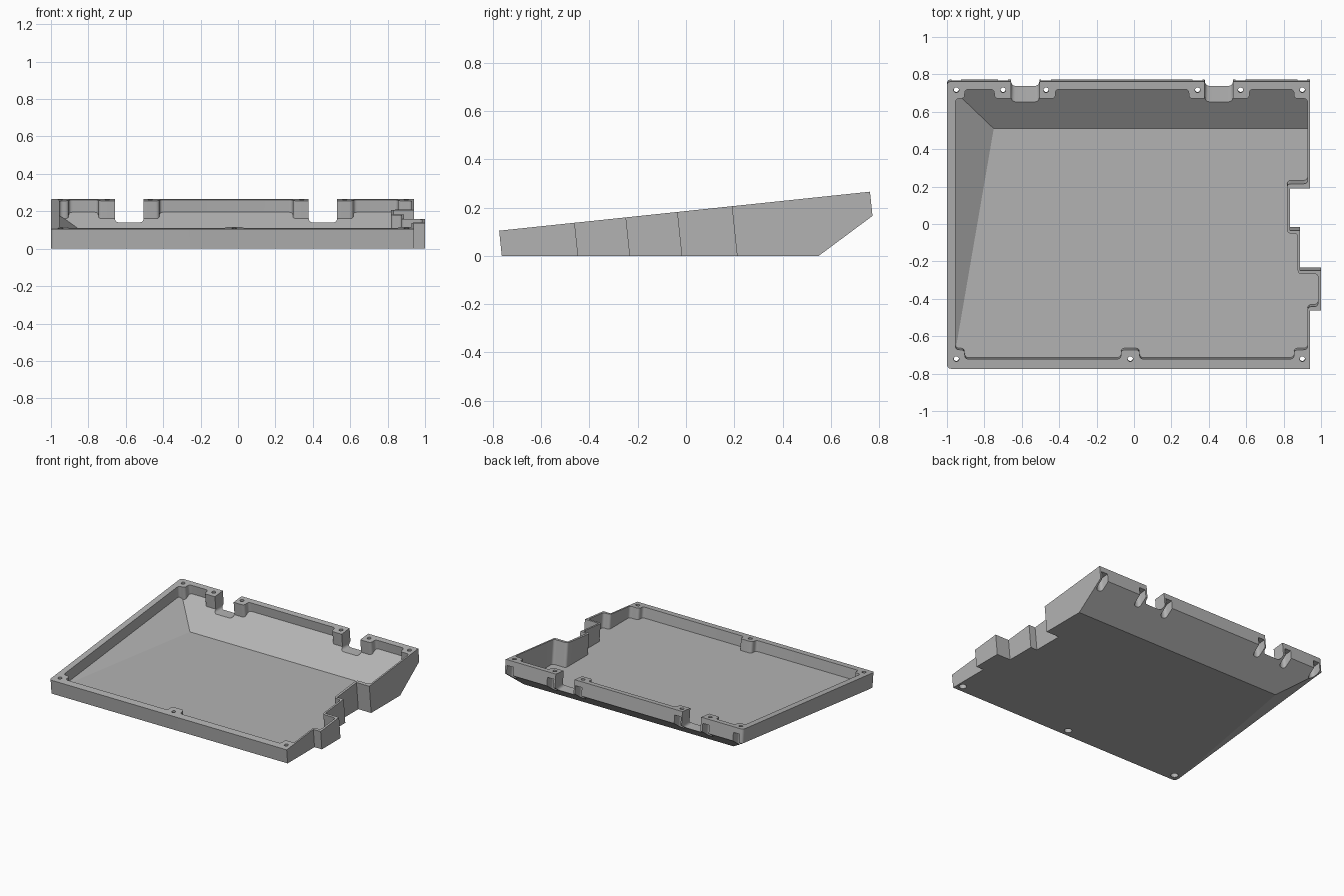
import bpy, bmesh, math
from mathutils import Matrix, Vector

cube = bpy.data.objects.get("Cube")
if cube:
    bpy.data.objects.remove(cube, do_unlink=True)

# Frame of the tilted rim: walls and screws stand square to it
TILT = Matrix.Translation((0, -0.006, 0.185)) @ Matrix.Rotation(math.radians(6), 4, 'X')

grey = bpy.data.materials.new("plain_grey")
grey.use_nodes = True
grey.diffuse_color = (0.45, 0.45, 0.45, 1)
grey.node_tree.nodes["Principled BSDF"].inputs["Base Color"].default_value = grey.diffuse_color


def rounded(points, r, steps=5, keep=lambda p: True):
    """Round the corners of a closed outline."""
    out = []
    pts = [Vector(p) for p in points]
    for i, p in enumerate(pts):
        if not keep(p):
            out.append(p)
            continue
        a = p + (pts[i - 1] - p).normalized() * r
        b = p + (pts[(i + 1) % len(pts)] - p).normalized() * r
        for k in range(steps + 1):
            t = k / steps
            out.append(a * (1 - t) ** 2 + p * 2 * t * (1 - t) + b * t ** 2)
    return out


def circle(x, y, r, n=20):
    return [(x + r * math.cos(math.tau * i / n), y + r * math.sin(math.tau * i / n))
            for i in range(n)]


def prism(name, outline, low, high, matrix=TILT, planes=()):
    """Extrude an outline, then trim it by planes, each given by three points."""
    bm = bmesh.new()
    face = bm.faces.new([bm.verts.new((p[0], p[1], low)) for p in outline])
    top = bmesh.ops.extrude_face_region(bm, geom=[face])["geom"]
    bmesh.ops.translate(bm, verts=[v for v in top if isinstance(v, bmesh.types.BMVert)],
                        vec=(0, 0, high - low))
    bm.transform(matrix)
    for p in planes:
        a, b, c = map(Vector, p)
        normal = (b - a).cross(c - a).normalized()
        if normal.z > 0:
            normal.negate()
        cut = bmesh.ops.bisect_plane(bm, geom=bm.verts[:] + bm.edges[:] + bm.faces[:],
                                     plane_co=a, plane_no=normal, clear_outer=True)
        edges = [e for e in cut["geom_cut"] if isinstance(e, bmesh.types.BMEdge)]
        bmesh.ops.holes_fill(bm, edges=edges, sides=0)
    bmesh.ops.recalc_face_normals(bm, faces=bm.faces[:])
    mesh = bpy.data.meshes.new(name)
    bm.to_mesh(mesh)
    bm.free()
    mesh.materials.append(grey)
    obj = bpy.data.objects.new(name, mesh)
    bpy.context.collection.objects.link(obj)
    return obj


def carve(body, cutter):
    cutter.hide_render = True
    mod = body.modifiers.new("carve", 'BOOLEAN')
    mod.operation = 'DIFFERENCE'
    mod.solver = 'EXACT'
    mod.object = cutter
    bpy.context.view_layer.objects.active = body
    bpy.ops.object.modifier_apply(modifier=mod.name)
    bpy.data.objects.remove(cutter, do_unlink=True)


def shell_planes(floor, back, back_top, left, left_top):
    """Flat floor, sloping back and sloping left side."""
    hinge = (left[0], back, floor)
    return [((0, 0, floor), (1, 0, floor), (0, 1, floor)),
            ((0, back, floor), (1, back, floor), (0, *back_top)),
            (hinge, (left[1], left[2], floor), left_top)]


# Outer body with the stepped side
outer = [(-1, -0.7725), (0.94, -0.7725), (0.94, -0.46), (1, -0.46), (1, -0.244),
         (0.888, -0.244), (0.888, -0.029), (0.835, -0.029), (0.835, 0.197),
         (0.94, 0.197), (0.94, 0.7725), (-1, 0.7725)]
tray = prism("tray", rounded(outer, 0.025, keep=lambda p: p.x < -0.9), -0.5, 0,
             planes=shell_planes(0, 0.55, (0.772, 0.165),
                                 (-0.775, -1, -0.72), (-1, 0.77, 0.165)))

# Cavity, leaving screw bosses standing along the wall
inner = [(-0.955, -0.67), (-0.905, -0.67), (-0.905, -0.72),
         (-0.07, -0.72), (-0.07, -0.67), (0.03, -0.67), (0.03, -0.72),
         (0.855, -0.72), (0.855, -0.67), (0.928, -0.67),
         (0.928, -0.438), (0.984, -0.438), (0.984, -0.262), (0.875, -0.262),
         (0.875, -0.045), (0.818, -0.045), (0.818, 0.222), (0.928, 0.222),
         (0.928, 0.68), (0.855, 0.68), (0.855, 0.73),
         (0.617, 0.73), (0.617, 0.68), (0.293, 0.68), (0.293, 0.73),
         (-0.42, 0.73), (-0.42, 0.68), (-0.747, 0.68), (-0.747, 0.73),
         (-0.905, 0.73), (-0.905, 0.68), (-0.955, 0.68)]
carve(tray, prism("cavity", rounded(inner, 0.022), -0.5, 0.1,
                  planes=shell_planes(0.033, 0.51, (0.72, 0.19),
                                      (-0.75, -0.95, -0.65), (-0.95, 0.70, 0.176))))

# Openings in the back wall, with rounded lower corners
upright = Matrix.Translation((0, 0.9, 0)) @ Matrix.Rotation(math.pi / 2, 4, 'X')
for x0, x1 in ((-0.658, -0.505), (0.378, 0.53)):
    box = [(x0, 0.14), (x1, 0.14), (x1, 0.5), (x0, 0.5)]
    carve(tray, prism("opening", rounded(box, 0.025), 0, 0.3, upright))

# Screw holes: open slots behind the back ones, round recesses below the front ones
for x in (-0.95, -0.70, -0.47, 0.34, 0.57, 0.90):
    slot = [(x - 0.026, 0.698), (x + 0.026, 0.698), (x + 0.026, 0.9), (x - 0.026, 0.9)]
    carve(tray, prism("slot", rounded(slot, 0.025), -0.5, -0.04))
    carve(tray, prism("hole", circle(x, 0.726, 0.014), -0.3, 0.1))
for x in (-0.95, -0.02, 0.90):
    carve(tray, prism("recess", circle(x, -0.72, 0.026), -0.5, -0.04))
    carve(tray, prism("hole", circle(x, -0.72, 0.014), -0.3, 0.1))

bpy.ops.object.select_all(action='DESELECT')
tray.select_set(True)
bpy.context.view_layer.objects.active = tray
bpy.ops.object.shade_smooth_by_angle(angle=math.radians(30))
